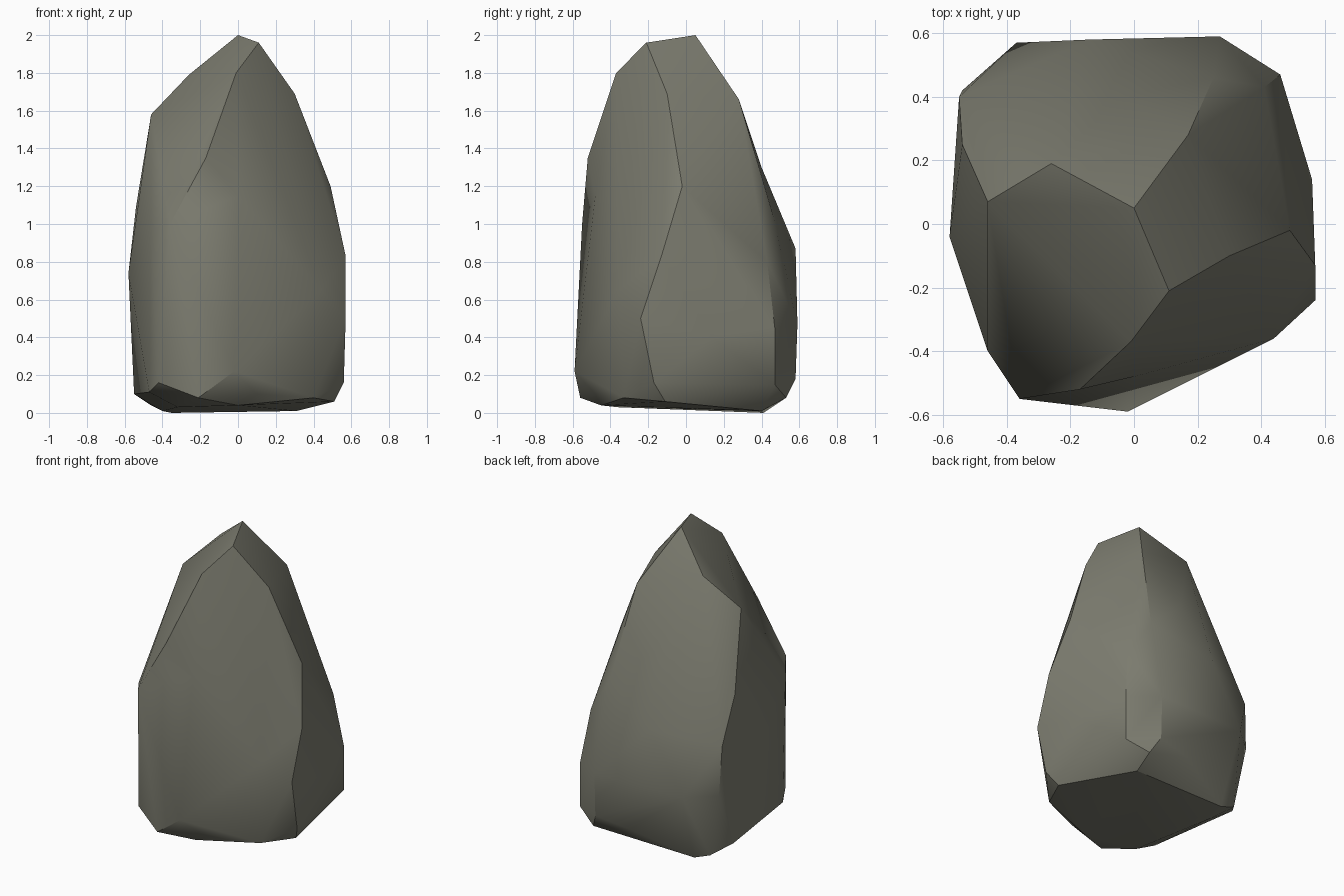
import bpy
import bmesh
import math

# Remove the default object only
default_cube = bpy.data.objects.get("Cube")
if default_cube:
    bpy.data.objects.remove(default_cube, do_unlink=True)


def make_material(name, colour):
    """One flat, matt colour for the viewport and for a render."""
    material = bpy.data.materials.new(name)
    material.diffuse_color = colour
    material.use_nodes = True
    shader = material.node_tree.nodes["Principled BSDF"]
    shader.inputs["Base Color"].default_value = colour
    shader.inputs["Roughness"].default_value = 0.9
    return material


def make_faceted_stone(name, corner_groups, hollow_corners, material):
    """Wrap a tight skin around the corners, press in the hollows
    and merge nearly flat facets."""
    bm = bmesh.new()
    for group in corner_groups:
        for corner in group:
            bm.verts.new(corner)

    # Hollow corners start outside the skin so that it takes them in
    hollows = [bm.verts.new((x * swell, y * swell, z))
               for (x, y, z), swell in hollow_corners]
    bmesh.ops.convex_hull(bm, input=bm.verts[:], use_existing_faces=False)
    for vert, (corner, swell) in zip(hollows, hollow_corners):
        vert.co = corner

    # Clear corners that ended up inside the skin
    loose = [vert for vert in bm.verts if not vert.link_faces]
    bmesh.ops.delete(bm, geom=loose, context="VERTS")

    # Broad flat facets
    bmesh.ops.dissolve_limit(bm, angle_limit=math.radians(3),
                             verts=bm.verts[:], edges=bm.edges[:])
    bmesh.ops.recalc_face_normals(bm, faces=bm.faces[:])

    mesh = bpy.data.meshes.new(name)
    bm.to_mesh(mesh)
    bm.free()
    mesh.materials.append(material)
    stone = bpy.data.objects.new(name, mesh)
    bpy.context.collection.objects.link(stone)
    return stone


# Leaning crown: peak, ridge and shoulders
crown = [
    (0, .05, 2), (.11, -.21, 1.96), (-.01, -.37, 1.8), (-.26, .19, 1.79),
    (.3, -.1, 1.69), (.17, .28, 1.66), (-.46, .07, 1.58),
    (-.17, -.52, 1.35),
]

# Belly: the widest corners around the middle
belly = [
    (.49, -.02, 1.2), (-.54, .25, 1.09), (.25, .46, 1.05),
    (-.36, -.55, 1), (-.46, -.4, .96), (-.14, .58, .87), (.57, -.13, .83),
    (.41, .43, .8), (-.58, -.04, .74), (-.55, .4, .8),
    (.44, -.36, .65), (.57, -.24, .5), (.27, .59, .47),
    (-.37, .57, .47), (-.54, .42, .47), (.46, .47, .45),
]

# Foot: corners that tuck in towards the ground
foot = [
    (.56, .14, .4), (.27, .58, .18), (-.02, -.59, .22),
    (.56, -.17, .16), (-.42, -.46, .16), (.46, .47, .15), (.04, .55, .14),
    (-.47, -.36, .11), (-.55, .28, .1), (.4, -.33, .08),
    (-.21, -.56, .08), (.32, .53, .08), (.25, -.42, .12), (.51, -.11, .06),
    (.1, -.48, .1), (0, -.45, .04), (-.46, .4, .04), (-.32, -.36, .03),
    (.31, .4, .01), (-.4, .22, .01), (-.35, .41, 0),
]

# Hollows: corners behind a straight line between their neighbours,
# each with the swell that lets the skin reach it
hollow_corners = [
    ((-.04, .4, 1.3), 1.15),
    ((0, -.48, 1.15), 1.1),
    ((.2, -.45, .72), 1.06),
]

stone_grey = make_material("olive_grey_stone", (.205, .205, .163, 1))
boulder = make_faceted_stone("boulder", (crown, belly, foot),
                             hollow_corners, stone_grey)

# Soft shading over gentle bends, crisp lines at hard breaks
bpy.ops.object.select_all(action="DESELECT")
boulder.select_set(True)
bpy.context.view_layer.objects.active = boulder
bpy.ops.object.shade_smooth_by_angle(angle=math.radians(30))
